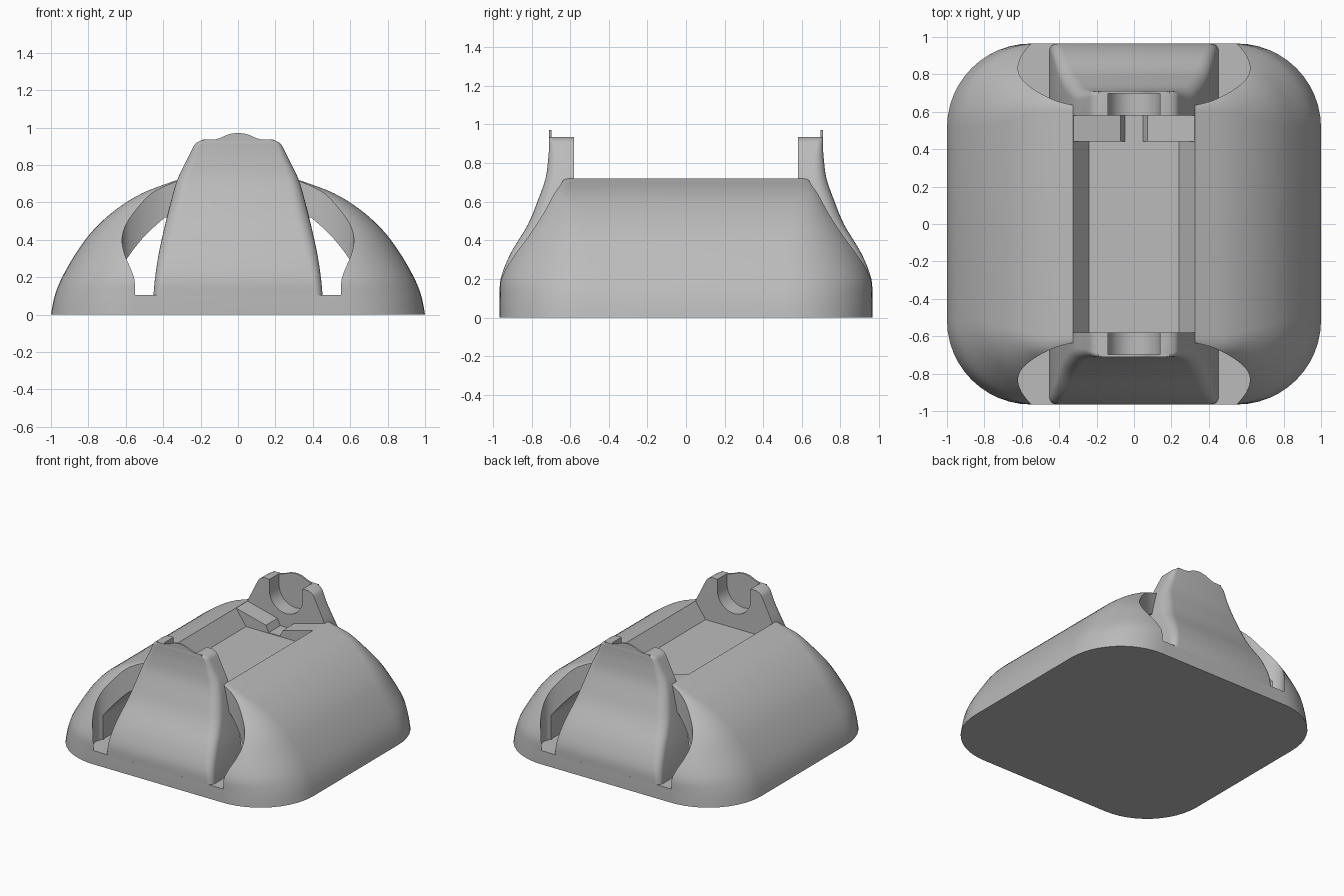
import bpy
import math
from mathutils import Vector

cube = bpy.data.objects.get("Cube")
if cube:
    bpy.data.objects.remove(cube, do_unlink=True)

grey = bpy.data.materials.new("plain grey")
grey.use_nodes = True
grey.diffuse_color = (0.5, 0.5, 0.5, 1)
grey.node_tree.nodes["Principled BSDF"].inputs["Base Color"].default_value = (0.5, 0.5, 0.5, 1)


def spline(keys, steps=5):
    """Smooth curve through tuples of any length."""
    pts = [Vector(k) for k in keys]
    out = []
    for i in range(len(pts) - 1):
        a, b = pts[max(i - 1, 0)], pts[i]
        c, d = pts[i + 1], pts[min(i + 2, len(pts) - 1)]
        for s in range(steps):
            t = s / steps
            out.append((2 * b + (c - a) * t + (2 * a - 5 * b + 4 * c - d) * t ** 2
                        + (3 * b - a - 3 * c + d) * t ** 3) / 2)
    return out + [pts[-1]]


def loft(name, rings):
    """Closed skin over rings with equal point counts."""
    n = len(rings[0])
    verts = [p for ring in rings for p in ring]
    faces = [(k * n + i, k * n + (i + 1) % n, (k + 1) * n + (i + 1) % n, (k + 1) * n + i)
             for k in range(len(rings) - 1) for i in range(n)]
    faces += [tuple(reversed(range(n))), tuple(range(len(verts) - n, len(verts)))]
    mesh = bpy.data.meshes.new(name)
    mesh.from_pydata(verts, [], faces)
    mesh.materials.append(grey)
    obj = bpy.data.objects.new(name, mesh)
    bpy.context.collection.objects.link(obj)
    bpy.ops.object.select_all(action='DESELECT')
    obj.select_set(True)
    bpy.context.view_layer.objects.active = obj
    bpy.ops.object.mode_set(mode='EDIT')
    bpy.ops.mesh.select_all(action='SELECT')
    bpy.ops.mesh.normals_make_consistent(inside=False)
    bpy.ops.object.mode_set(mode='OBJECT')
    return obj


def prism_y(name, outline, y0, y1):
    return loft(name, [[(x, y, z) for x, z in outline] for y in (y0, y1)])


def prism_z(name, outline, z0, z1):
    return loft(name, [[(x, y, z) for x, y in outline] for z in (z0, z1)])


def mirrored(half):
    """Outline from its right half, listed from one end to the other."""
    return half + [(-x, y) for x, y in reversed(half)]


def cut(obj, cutter):
    mod = obj.modifiers.new("cut", 'BOOLEAN')
    mod.operation = 'DIFFERENCE'
    mod.solver = 'EXACT'
    mod.object = cutter
    bpy.context.view_layer.objects.active = obj
    bpy.ops.object.modifier_apply(modifier=mod.name)
    bpy.data.objects.remove(cutter, do_unlink=True)


def smooth(obj):
    bpy.ops.object.select_all(action='DESELECT')
    obj.select_set(True)
    bpy.context.view_layer.objects.active = obj
    bpy.ops.object.shade_smooth_by_angle(angle=math.radians(28))


def arc(cx, cy, r, start, count=12):
    """Quarter circle, counter-clockwise from start degrees."""
    return [(cx + r * math.cos(math.radians(start + 90 * i / count)),
             cy + r * math.sin(math.radians(start + 90 * i / count))) for i in range(count + 1)]


# Domed body: rounded rectangles shrinking upwards (z, half x, half y, corner radius)
body_keys = [(0, 1, .965, .45), (.1, .98, .965, .45), (.2, .94, .96, .44), (.33, .865, .91, .4),
             (.45, .775, .83, .3), (.56, .655, .745, .19), (.65, .51, .69, .1), (.72, .325, .64, .04)]
rings = []
for z, hx, hy, r in spline(body_keys):
    cx, cy = hx - r, hy - r
    outline = arc(cx, cy, r, 0) + arc(-cx, cy, r, 90) + arc(-cx, -cy, r, 180) + arc(cx, -cy, r, 270)
    rings.append([(x, y, z) for x, y in outline])
body = loft("body_shell", rings)

# Hollow running under the shell
cavity = spline([(.6, .29), (.55, .36), (.48, .44), (.39, .52)], 4)
cut(body, prism_y("cavity_cutter", mirrored([(.6, .106)] + [tuple(p) for p in cavity]), -.83, .83))

# Scooped pockets around each end post
scoop = [tuple(p) for p in spline([(.325, .635), (.42, .66), (.52, .71), (.595, .77), (.62, .83),
                                   (.6, .9), (.545, .97)])]
for side in (-1, 1):
    half = [(x, y * side) for x, y in scoop] + [(.545, 1.1 * side)]
    cut(body, prism_z("pocket_cutter", mirrored(half), .105, 1))

# Tapered trough along the top
cut(body, prism_y("trough_cutter", mirrored([(.24, .6), (.325, .72), (.325, .9)]), -.7, .7))
smooth(body)

# End posts (z, half width, outer y, edge radius)
post_keys = [(.105, .452, .965, .04), (.2, .443, .96, .05), (.33, .423, .91, .06),
             (.48, .39, .82, .07), (.6, .36, .77, .07), (.72, .325, .728, .06),
             (.82, .277, .714, .05), (.88, .247, .71, .035), (.915, .226, .71, .03), (.935, .19, .71, .02)]
crest = [(.19, .92), (.19, .936), (.15, .931), (.1, .943), (.05, .964), (0, .972)]
notch = [(.14, 1.1), (.14, .85)] + [(x, z) for x, z in reversed(arc(0, .85, .14, 270))][1:]
for side, label in ((-1, "front"), (1, "back")):
    rings = []
    for z, w, y, r in spline(post_keys, 4):
        half = [(w, .58)] + arc(w - r, y - r, r, 0, 6)
        rings.append([(px, py * side, z) for px, py in mirrored(half)])
    post = loft(label + "_post", rings)
    cut(post, prism_y("notch_cutter", mirrored(notch[:-1] + [(.001, .71)]), .5 * side, .697 * side))
    smooth(post)
    # Thin wavy crest behind the notch
    wave = [tuple(p) for p in spline(crest[1:], 4)]
    wave = [crest[0]] + wave[:-1] + [(.001, .972)]
    smooth(prism_y(label + "_crest", mirrored(wave), .697 * side, .71 * side))

# Slotted V-shaped ledge in front of the back post
ledge = [(.235, .58), (.325, .719), (.072, .655), (.048, .605)]
prism_y("back_ledge", mirrored(ledge), .44, .585)
